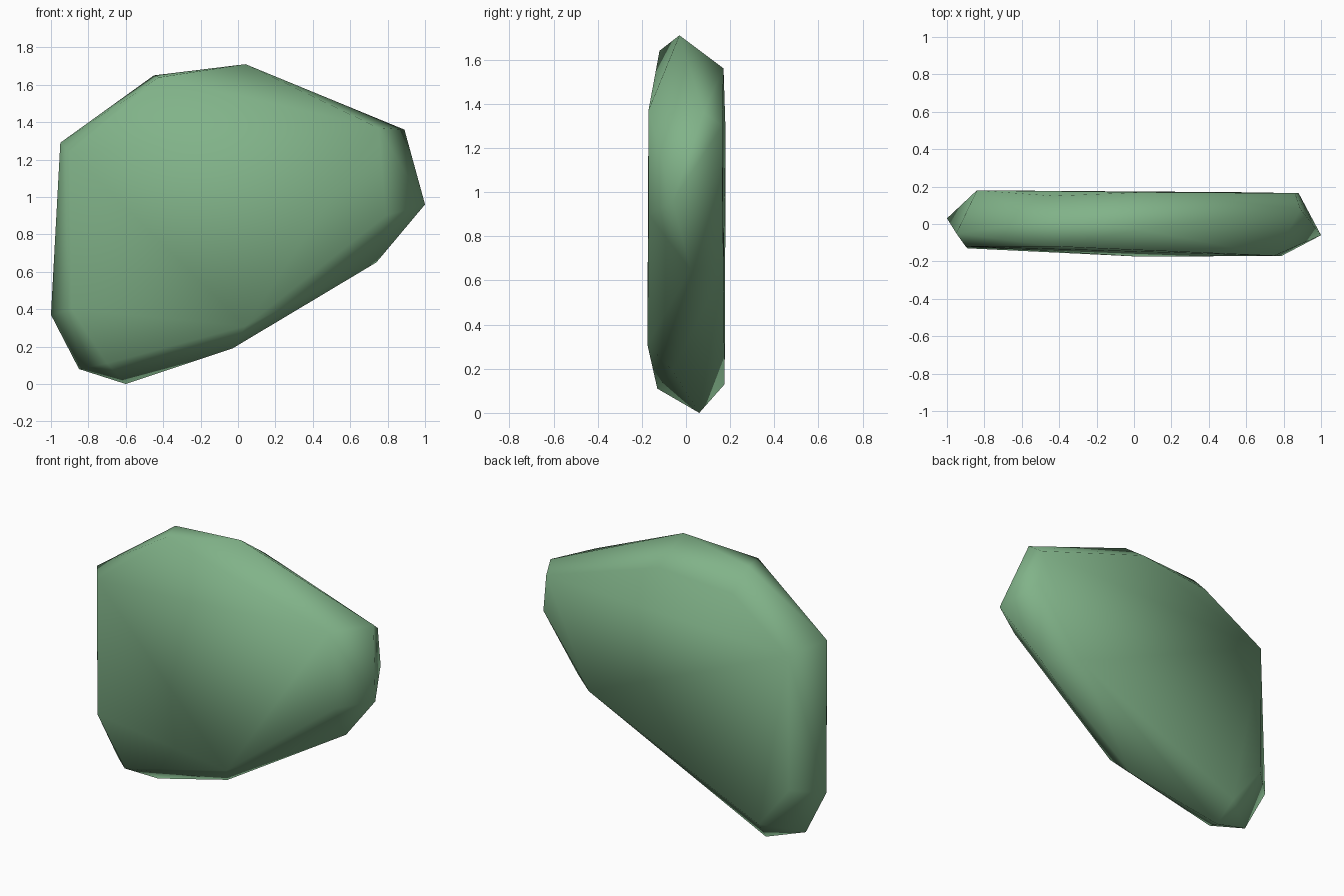
import bpy
import bmesh

default_cube = bpy.data.objects.get("Cube")
if default_cube:
    bpy.data.objects.remove(default_cube, do_unlink=True)


def make_material(name, colour):
    material = bpy.data.materials.new(name)
    material.use_nodes = True
    material.diffuse_color = colour
    shader = next(n for n in material.node_tree.nodes if n.type == "BSDF_PRINCIPLED")
    shader.inputs["Base Color"].default_value = colour
    shader.inputs["Roughness"].default_value = 0.9
    return material


def hull_object(name, outlines, material):
    """Wrap a faceted convex skin around several outlines."""
    mesh = bpy.data.meshes.new(name)
    bm = bmesh.new()
    for outline in outlines:
        for corner in outline:
            bm.verts.new(corner)
    result = bmesh.ops.convex_hull(bm, input=bm.verts[:])
    leftover = {v for v in result["geom_interior"] + result["geom_unused"]
                if isinstance(v, bmesh.types.BMVert)}
    bmesh.ops.delete(bm, geom=list(leftover), context="VERTS")
    bmesh.ops.recalc_face_normals(bm, faces=bm.faces[:])
    for face in bm.faces:
        face.smooth = True
    bm.to_mesh(mesh)
    bm.free()
    mesh.materials.append(material)
    rock = bpy.data.objects.new(name, mesh)
    bpy.context.collection.objects.link(rock)
    return rock


# Outer rim of the slab
rim = [
    (-0.95, -0.05, 1.29), (-0.45, 0.02, 1.65), (0.04, -0.03, 1.71),
    (0.89, 0.08, 1.36), (1, -0.06, 0.96), (0.74, 0.02, 0.65),
    (-0.03, -0.06, 0.19), (-0.6, 0.06, 0), (-0.85, 0.02, 0.08),
    (-1, 0.03, 0.37),
]

# Corners of the broad front face
front = [
    (-0.9, -0.12, 1.24), (-0.42, -0.12, 1.64), (0.75, -0.17, 1.37),
    (0.79, -0.17, 0.9), (0.04, -0.175, 0.31), (-0.7, -0.13, 0.11),
    (-0.89, -0.13, 0.4),
]

# Corners of the broad back face
back = [
    (-0.84, 0.18, 1.25), (-0.43, 0.15, 1.52), (0.07, 0.17, 1.56),
    (0.88, 0.165, 1.07), (0.86, 0.165, 1.3), (0.56, 0.17, 0.65),
    (-0.63, 0.175, 0.13), (-0.84, 0.175, 0.4),
]

moss_green = make_material("moss_green", (0.22, 0.45, 0.25, 1))
hull_object("flat_rock", [rim, front, back], moss_green)
